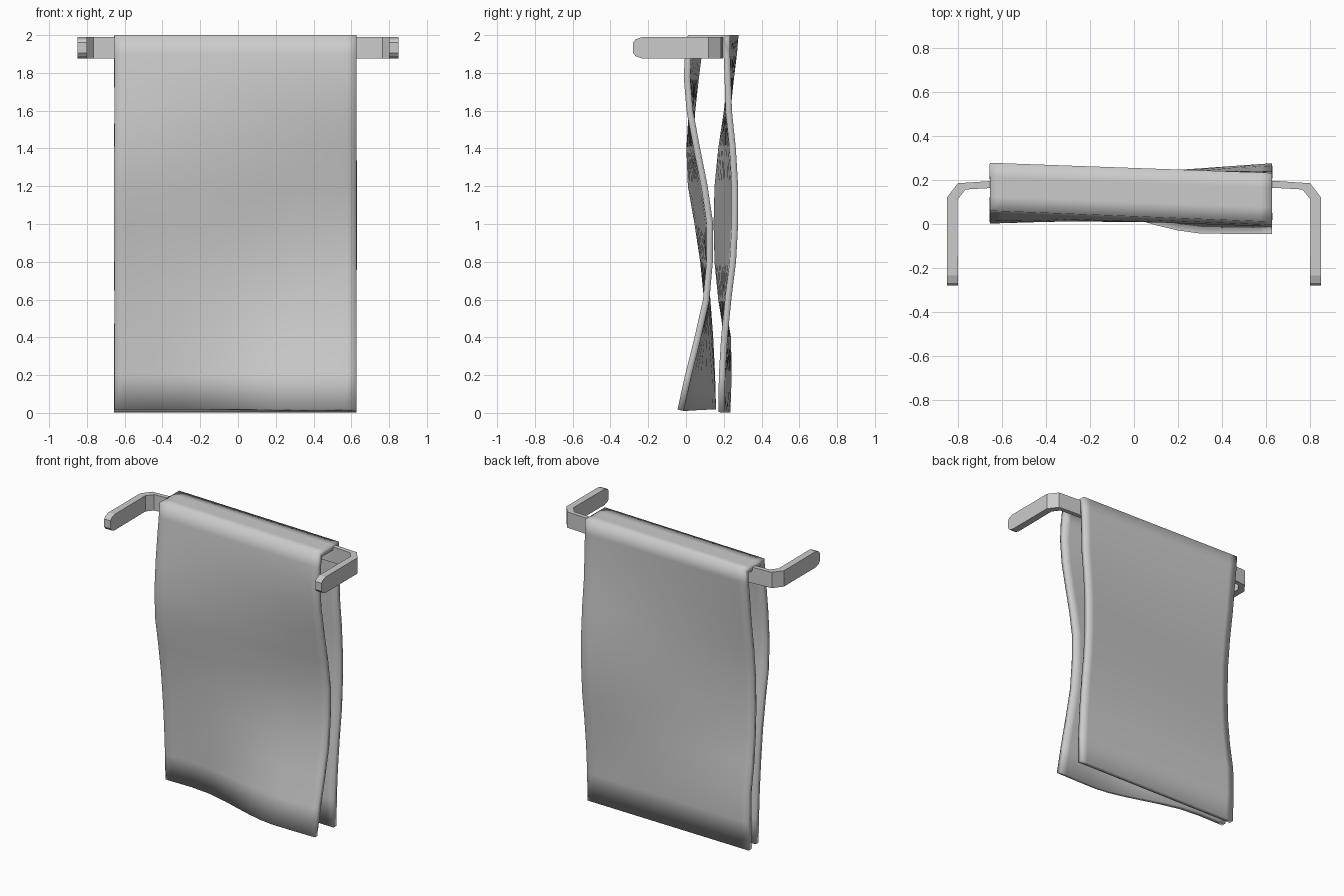
import bpy, bmesh

if "Cube" in bpy.data.objects:
    bpy.data.objects.remove(bpy.data.objects["Cube"])


def make_object(name, verts, faces):
    mesh = bpy.data.meshes.new(name)
    mesh.from_pydata(verts, [], faces)
    obj = bpy.data.objects.new(name, mesh)
    bpy.context.collection.objects.link(obj)
    return obj


# Rail: flat bar swept through U-shaped path (outer xy, inner xy, half height)
half = [
    ((.85, -.28), (.80, -.28), .028),
    ((.85, -.268), (.80, -.268), .044),
    ((.85, -.235), (.80, -.235), .056),
    ((.85, .12), (.802, .11), .056),
    ((.80, .185), (.765, .157), .056),
    ((.62, .197), (.62, .165), .056),
]
path = [((-o[0], o[1]), (-i[0], i[1]), h) for o, i, h in half] + half[::-1]
verts, faces = [], []
for o, i, h in path:
    verts += [(*o, 1.933 - h), (*o, 1.933 + h), (*i, 1.933 + h), (*i, 1.933 - h)]
for s in range(len(path) - 1):
    for k in range(4):
        a, b = s * 4 + k, s * 4 + (k + 1) % 4
        faces.append((a, b, b + 4, a + 4))
n = len(verts)
faces += [(3, 2, 1, 0), (n - 4, n - 3, n - 2, n - 1)]
rail = make_object("rail", verts, faces)
bm = bmesh.new()
bm.from_mesh(rail.data)
bmesh.ops.recalc_face_normals(bm, faces=bm.faces)
bm.to_mesh(rail.data)
bm.free()

# Towel: depth of outer surface at each height, for the left and right edges
heights = [0, .2, .4, .6, .8, 1.0, 1.2, 1.4, 1.6, 1.78, 1.9, 2.0]
front_l = [.125, .12, .11, .095, .075, .045, .01, .002, .015, .035, .05, .06]
front_r = [-.045, -.005, .045, .09, .108, .11, .08, .04, .003, -.012, -.005, .01]
back_l = [.235, .242, .238, .205, .185, .18, .185, .205, .235, .255, .27, .278]
back_r = [.205, .208, .22, .24, .265, .276, .276, .264, .243, .238, .233, .232]
columns = [-.655, -.60, -.45, -.3, -.15, 0, .1, .2, .3, .45, .575, .627]


def blend(x, z):
    # Even twist at the top, S-shaped wave toward the hem
    t = (x + .655) / 1.282
    u = min(max((x + .45) / .8, 0), 1)
    wave = u * u * (3 - 2 * u)
    w = max(0, 1 - z / 1.2)
    return t * (1 - w) + wave * w


def profile(x):
    pts = []
    for z, l, r in zip(heights, front_l, front_r):
        pts.append((x, l + (r - l) * blend(x, z), max(z, .018)))
    t = (x + .655) / 1.282
    back = [(x, l + (r - l) * t, max(z, .003))
            for z, l, r in zip(heights, back_l, back_r)]
    f, b = pts[-1], back[-1]
    top = [(x, f[1] + (b[1] - f[1]) * k, 2.0) for k in (.3, .7)]
    return pts + top + back[::-1]


verts, faces = [], []
for x in columns:
    verts += profile(x)
m = len(verts) // len(columns)
for i in range(len(columns) - 1):
    for j in range(m - 1):
        a = i * m + j
        faces.append((a, a + m, a + m + 1, a + 1))
towel = make_object("towel", verts, faces)
solid = towel.modifiers.new("thickness", 'SOLIDIFY')
solid.thickness = .034
solid.offset = -1
solid.use_even_offset = True
towel.data.shade_smooth()
